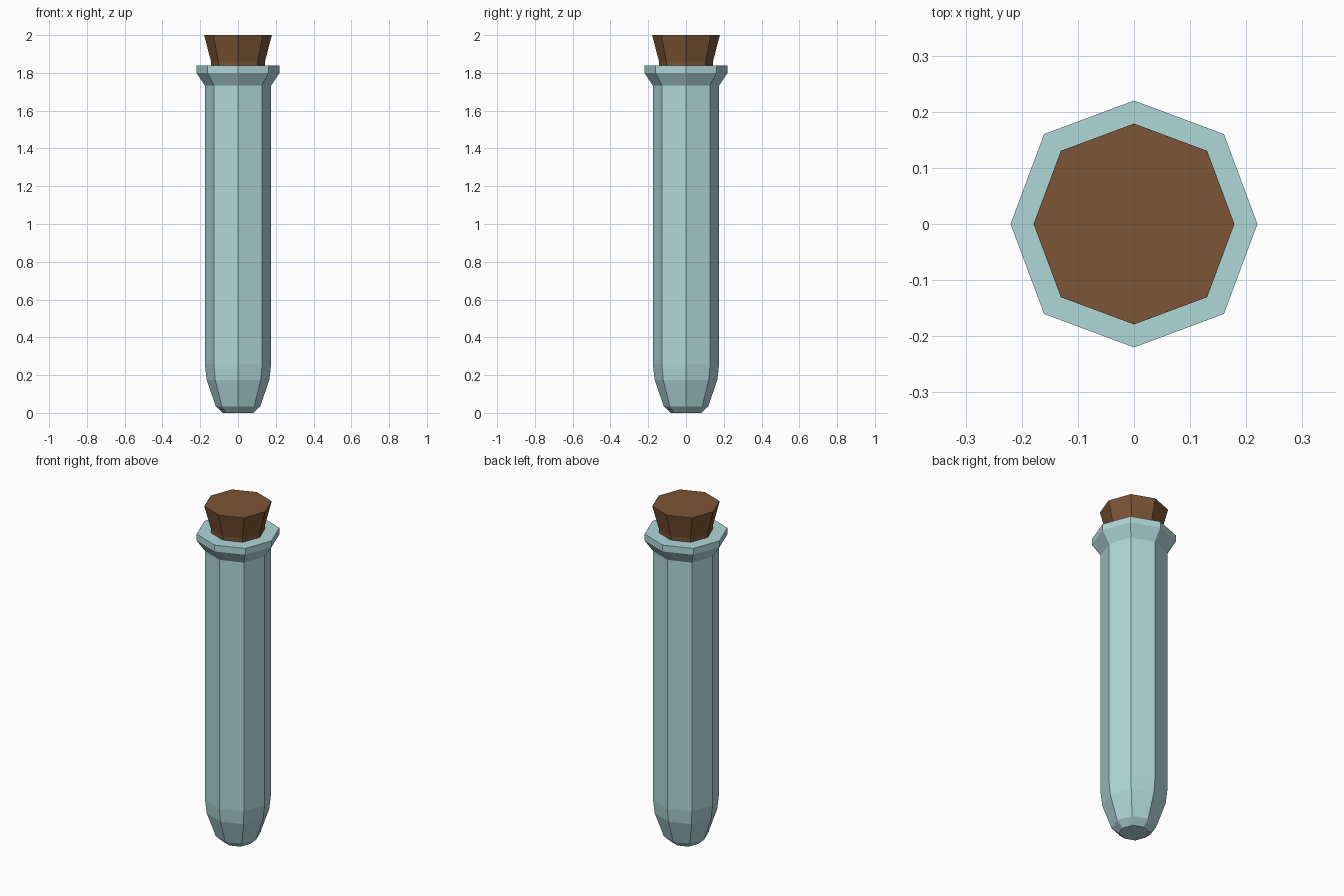
import bpy, bmesh, math

if "Cube" in bpy.data.objects:
    bpy.data.objects.remove(bpy.data.objects["Cube"])

SIDES = 8


def material(name, color):
    m = bpy.data.materials.new(name)
    m.diffuse_color = color
    m.use_nodes = True
    m.node_tree.nodes["Principled BSDF"].inputs["Base Color"].default_value = m.diffuse_color
    return m


def lathe(name, profile, mat):
    """Spin an (r, z) profile into a capped, flat-shaded octagonal solid."""
    bm = bmesh.new()
    rings = []
    for r, z in profile:
        ring = []
        for i in range(SIDES):
            a = 2 * math.pi * i / SIDES
            # diagonal corners sit slightly further out
            k = r * (1.03 if i % 2 else 1.0)
            ring.append(bm.verts.new((k * math.cos(a), k * math.sin(a), z)))
        rings.append(ring)
    for lo, hi in zip(rings, rings[1:]):
        for i in range(SIDES):
            j = (i + 1) % SIDES
            bm.faces.new((lo[i], lo[j], hi[j], hi[i]))
    bm.faces.new(rings[0][::-1])
    bm.faces.new(rings[-1])
    bmesh.ops.recalc_face_normals(bm, faces=bm.faces)
    mesh = bpy.data.meshes.new(name)
    bm.to_mesh(mesh)
    bm.free()
    mesh.materials.append(mat)
    obj = bpy.data.objects.new(name, mesh)
    bpy.context.collection.objects.link(obj)
    return obj


glass = material("glass", (0.43, 0.68, 0.69, 1))
cork = material("cork", (0.20, 0.09, 0.035, 1))

# Tube with rounded foot, flared lip and a recessed mouth
lathe("glass_tube", [(0.08, 0.0), (0.118, 0.035), (0.166, 0.175), (0.175, 0.255),
                     (0.175, 1.733), (0.22, 1.80), (0.22, 1.838),
                     (0.143, 1.838), (0.143, 1.72)], glass)

# Tapered stopper
lathe("cork_stopper", [(0.141, 1.73), (0.143, 1.86), (0.179, 2.0)], cork)
